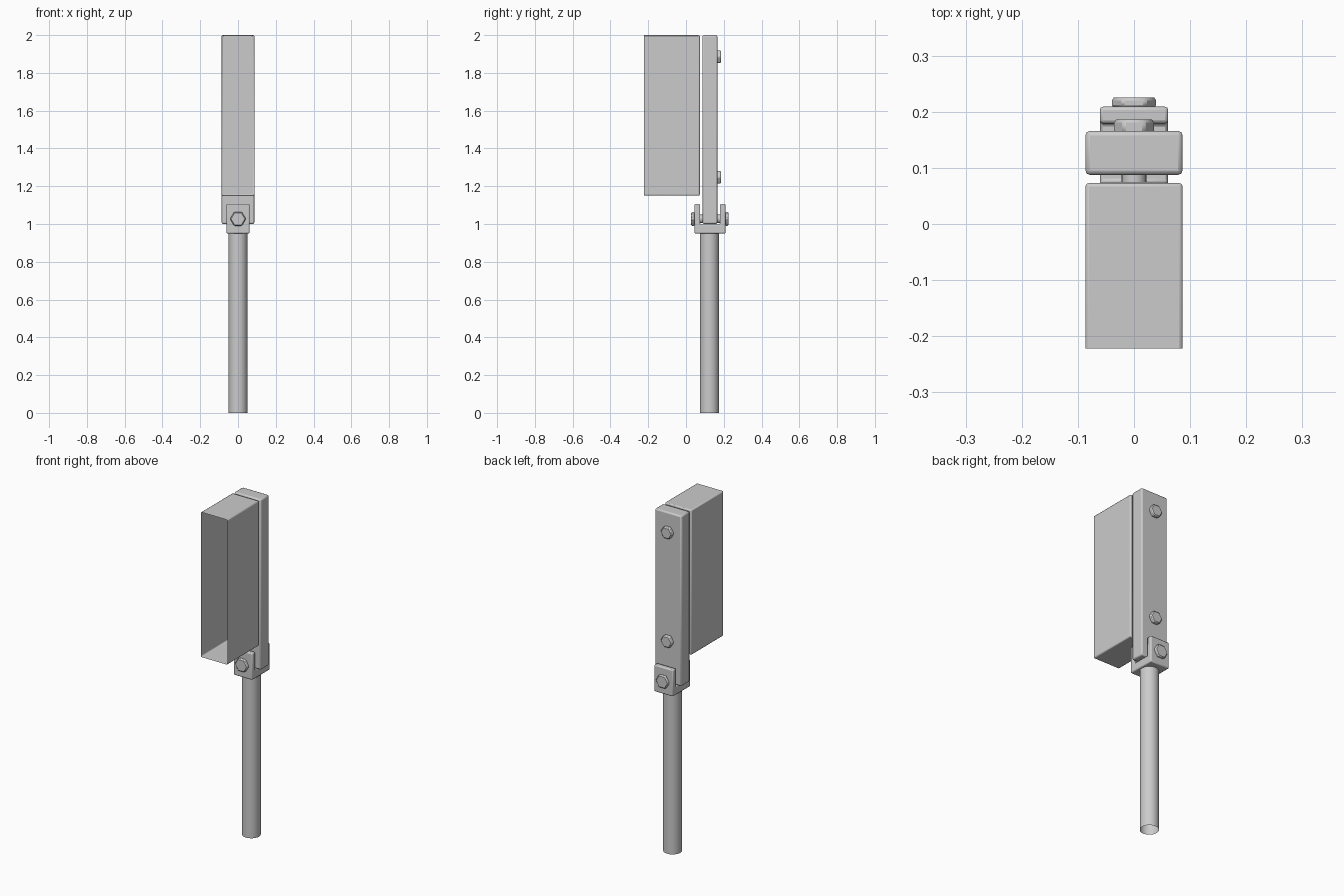
import bpy
import bmesh
import math
from mathutils import Matrix

cube = bpy.data.objects.get("Cube")
if cube:
    bpy.data.objects.remove(cube, do_unlink=True)

# Single plain metal colour
metal = bpy.data.materials.new("grey_metal")
metal.use_nodes = True
GREY = (0.6, 0.6, 0.6, 1)
metal.diffuse_color = GREY
metal.node_tree.nodes["Principled BSDF"].inputs["Base Color"].default_value = GREY

AXIS_Y = 0.127  # shared centre line of pole, clevis and plate


def finish(name, bm, bevel=0.0, segments=2):
    """Turn a bmesh into a named object with optional rounded edges."""
    bmesh.ops.recalc_face_normals(bm, faces=bm.faces)
    mesh = bpy.data.meshes.new(name)
    bm.to_mesh(mesh)
    bm.free()
    mesh.materials.append(metal)
    obj = bpy.data.objects.new(name, mesh)
    bpy.context.collection.objects.link(obj)
    if bevel:
        mod = obj.modifiers.new("rounded_edges", 'BEVEL')
        mod.width = bevel
        mod.segments = segments
        mod.limit_method = 'ANGLE'
        mod.angle_limit = math.radians(40)
    bpy.ops.object.select_all(action='DESELECT')
    obj.select_set(True)
    bpy.context.view_layer.objects.active = obj
    bpy.ops.object.shade_smooth_by_angle(angle=math.radians(35))
    return obj


def box(half_width, y0, y1, z0, z1):
    bm = bmesh.new()
    size = (2 * half_width, y1 - y0, z1 - z0)
    bmesh.ops.create_cube(bm, size=1, matrix=Matrix.Translation(
        (0, (y0 + y1) / 2, (z0 + z1) / 2)) @ Matrix.Diagonal((*size, 1)))
    return bm


def rod(name, radius, sides, y0, y1, z, bevel=0.0):
    """Cylinder lying along y; six sides give a bolt head."""
    bm = bmesh.new()
    bmesh.ops.create_cone(
        bm, cap_ends=True, segments=sides, radius1=radius, radius2=radius, depth=y1 - y0,
        matrix=Matrix.Translation((0, (y0 + y1) / 2, z))
        @ Matrix.Rotation(math.pi / 2, 4, 'X') @ Matrix.Rotation(math.pi / 2, 4, 'Z'))
    # Turn the hexagon so that corners point sideways
    if max(v.co.x for v in bm.verts) < radius * 0.95:
        bmesh.ops.rotate(bm, verts=bm.verts, cent=(0, 0, z),
                         matrix=Matrix.Rotation(math.pi / 6, 3, 'Y'))
    return finish(name, bm, bevel, 1)


# Open-ended tubular pole
bm = bmesh.new()
bmesh.ops.create_cone(bm, cap_ends=False, segments=32, radius1=0.05, radius2=0.05,
                      depth=0.96, matrix=Matrix.Translation((0, AXIS_Y - 0.003, 0.48)))
finish("pole", bm)

# Clevis: U-shaped bracket extruded across the pole top
outer, inner = 0.082, 0.052
base_z, floor_z, top_z = 0.95, 0.997, 1.106
profile = [(-outer, base_z), (outer, base_z), (outer, top_z), (inner, top_z),
           (inner, floor_z), (-inner, floor_z), (-inner, top_z), (-outer, top_z)]
bm = bmesh.new()
face = bm.faces.new([bm.verts.new((-0.061, AXIS_Y + y, z)) for y, z in profile])
ext = bmesh.ops.extrude_face_region(bm, geom=[face])
bmesh.ops.translate(bm, vec=(0.122, 0, 0),
                    verts=[e for e in ext["geom"] if isinstance(e, bmesh.types.BMVert)])
finish("clevis_bracket", bm, 0.006)

# Clevis pin with a hexagonal head at each end
PIN_Z = 1.027
rod("clevis_pin", 0.022, 24, AXIS_Y - 0.09, AXIS_Y + 0.09, PIN_Z)
rod("front_pin_head", 0.042, 6, AXIS_Y - 0.1, AXIS_Y - 0.08, PIN_Z, 0.005)
rod("back_pin_head", 0.042, 6, AXIS_Y + 0.08, AXIS_Y + 0.098, PIN_Z, 0.005)

# Upright mounting plate
finish("mounting_plate", box(0.0865, 0.0875, 0.166, 1.0, 2.0), 0.008)

# Plate bolts on the back
for label, z in (("lower", 1.247), ("upper", 1.885)):
    rod(label + "_plate_bolt", 0.038, 6, 0.16, 0.186, z, 0.005)

# Thin-walled housing, open at the front
bm = box(0.0865, -0.2215, 0.073, 1.15, 2.0)
front = [f for f in bm.faces if f.calc_center_median().y < -0.2]
bmesh.ops.delete(bm, geom=front, context='FACES')
finish("open_housing", bm, 0.006)
